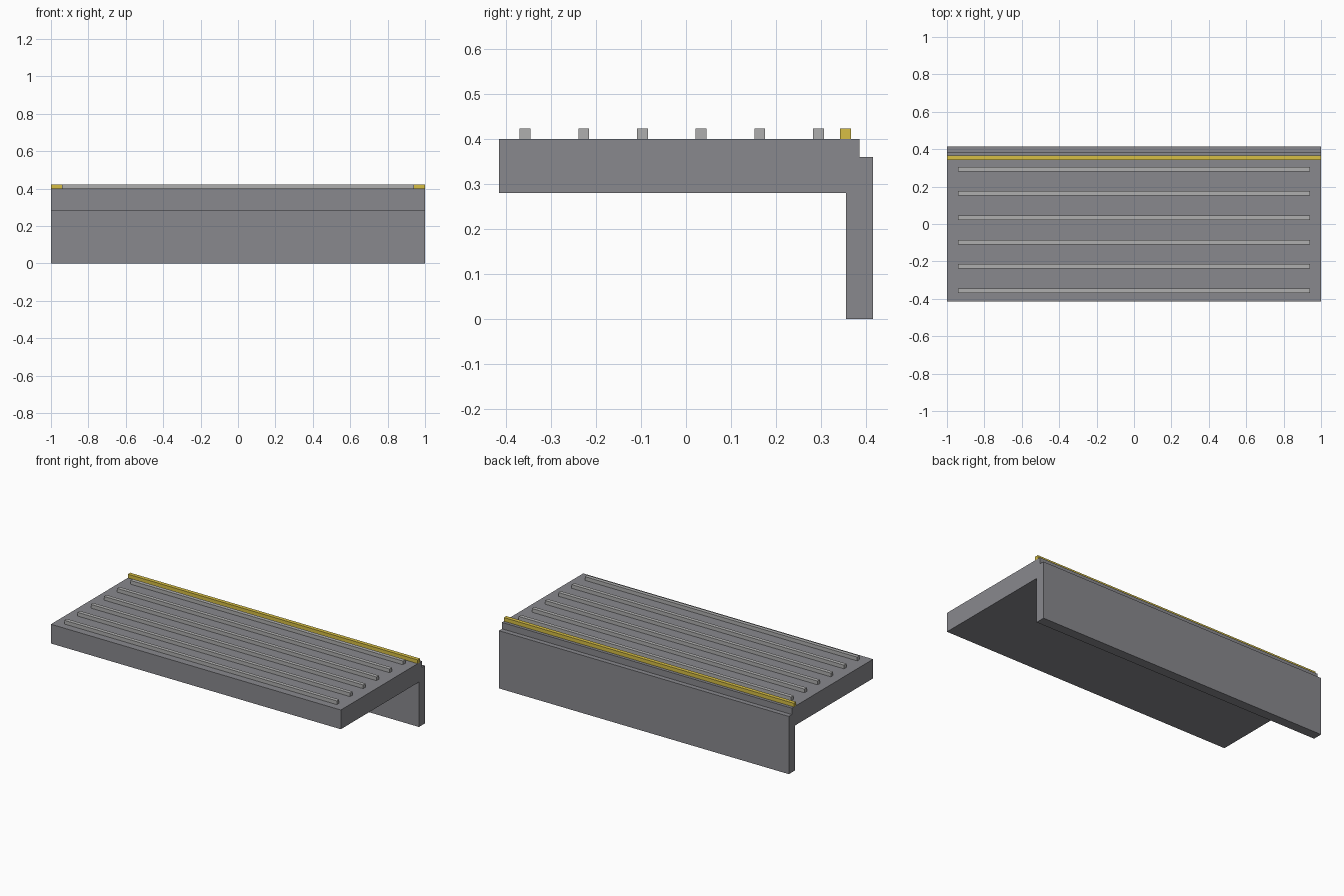
import bpy, bmesh

if "Cube" in bpy.data.objects:
    bpy.data.objects.remove(bpy.data.objects["Cube"])

def material(name, rgb):
    m = bpy.data.materials.new(name)
    m.diffuse_color = (*rgb, 1)
    m.use_nodes = True
    m.node_tree.nodes["Principled BSDF"].inputs["Base Color"].default_value = m.diffuse_color
    return m

def extrude_x(name, profile, half, mat):
    """Extrude a closed (y, z) profile from -half to +half along x."""
    bm = bmesh.new()
    face = bm.faces.new([bm.verts.new((-half, y, z)) for y, z in profile])
    ext = bmesh.ops.extrude_face_region(bm, geom=[face])
    moved = [v for v in ext["geom"] if isinstance(v, bmesh.types.BMVert)]
    bmesh.ops.translate(bm, verts=moved, vec=(2 * half, 0, 0))
    bmesh.ops.recalc_face_normals(bm, faces=bm.faces)
    mesh = bpy.data.meshes.new(name)
    bm.to_mesh(mesh)
    bm.free()
    if mat:
        mesh.materials.append(mat)
    obj = bpy.data.objects.new(name, mesh)
    bpy.context.collection.objects.link(obj)
    return obj

def strip(name, y, half, mat):
    w, z0, z1 = 0.012, 0.40, 0.423
    return extrude_x(name, [(y - w, z0), (y + w, z0), (y + w, z1), (y - w, z1)], half, mat)

concrete = material("concrete", (0.25, 0.25, 0.27))
rib_grey = material("rib_grey", (0.43, 0.43, 0.43))
yellow = material("yellow", (0.68, 0.52, 0.06))

# Tread and riser as one stepped L profile
extrude_x("tread_and_riser", [
    (-0.415, 0.28), (0.355, 0.28), (0.355, 0.0), (0.415, 0.0),
    (0.415, 0.36), (0.385, 0.36), (0.385, 0.40), (-0.415, 0.40)], 1.0, concrete)

# Anti-slip ribs
for i in range(6):
    strip(f"grip_rib_{i + 1}", -0.357 + 0.1302 * i, 0.94, rib_grey)

# Yellow warning strip along the nosing
strip("warning_strip", 0.354, 1.0, yellow)
